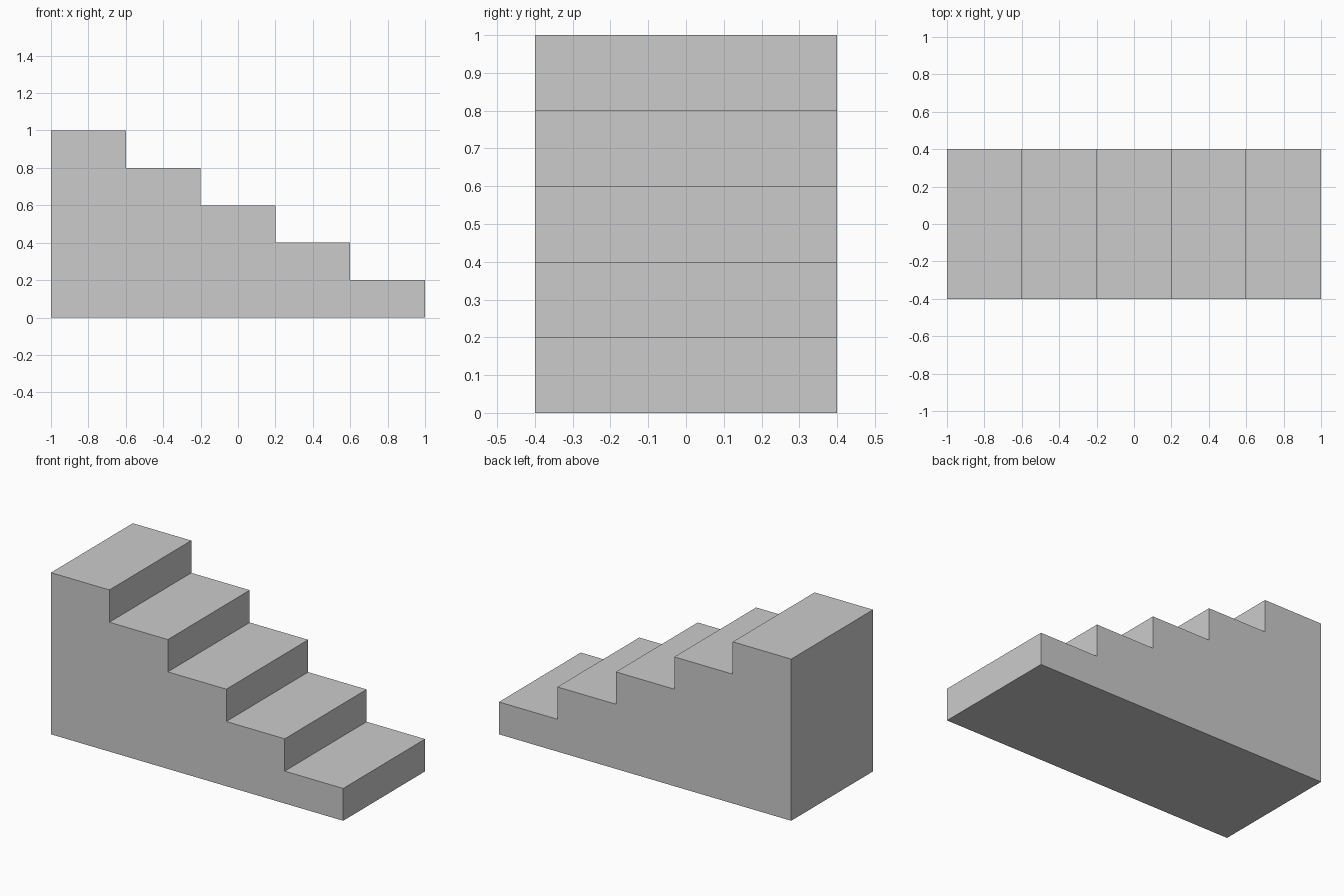
import bpy
import bmesh

STEPS = 5
TREAD, RISE, WIDTH = 0.4, 0.2, 0.8

default_cube = bpy.data.objects.get("Cube")
if default_cube:
    bpy.data.objects.remove(default_cube, do_unlink=True)

# Plain grey material
grey = bpy.data.materials.new("plain grey")
grey.use_nodes = True
colour = (0.6, 0.6, 0.6, 1)
grey.diffuse_color = colour
grey.node_tree.nodes["Principled BSDF"].inputs["Base Color"].default_value = colour

# Side profile: along the floor, then up the steps from the low right end
left = -STEPS * TREAD / 2
profile = [(left, 0), (-left, 0)]
for i in range(STEPS):
    z = (i + 1) * RISE
    profile += [(-left - i * TREAD, z), (-left - (i + 1) * TREAD, z)]

# Solid staircase: extrude the profile across its width
bm = bmesh.new()
side = bm.faces.new([bm.verts.new((x, -WIDTH / 2, z)) for x, z in profile])
extruded = bmesh.ops.extrude_face_region(bm, geom=[side], use_keep_orig=True)
moved = [v for v in extruded["geom"] if isinstance(v, bmesh.types.BMVert)]
bmesh.ops.translate(bm, verts=moved, vec=(0, WIDTH, 0))
bmesh.ops.recalc_face_normals(bm, faces=bm.faces)

mesh = bpy.data.meshes.new("staircase")
bm.to_mesh(mesh)
bm.free()
mesh.materials.append(grey)
staircase = bpy.data.objects.new("staircase", mesh)
bpy.context.collection.objects.link(staircase)
